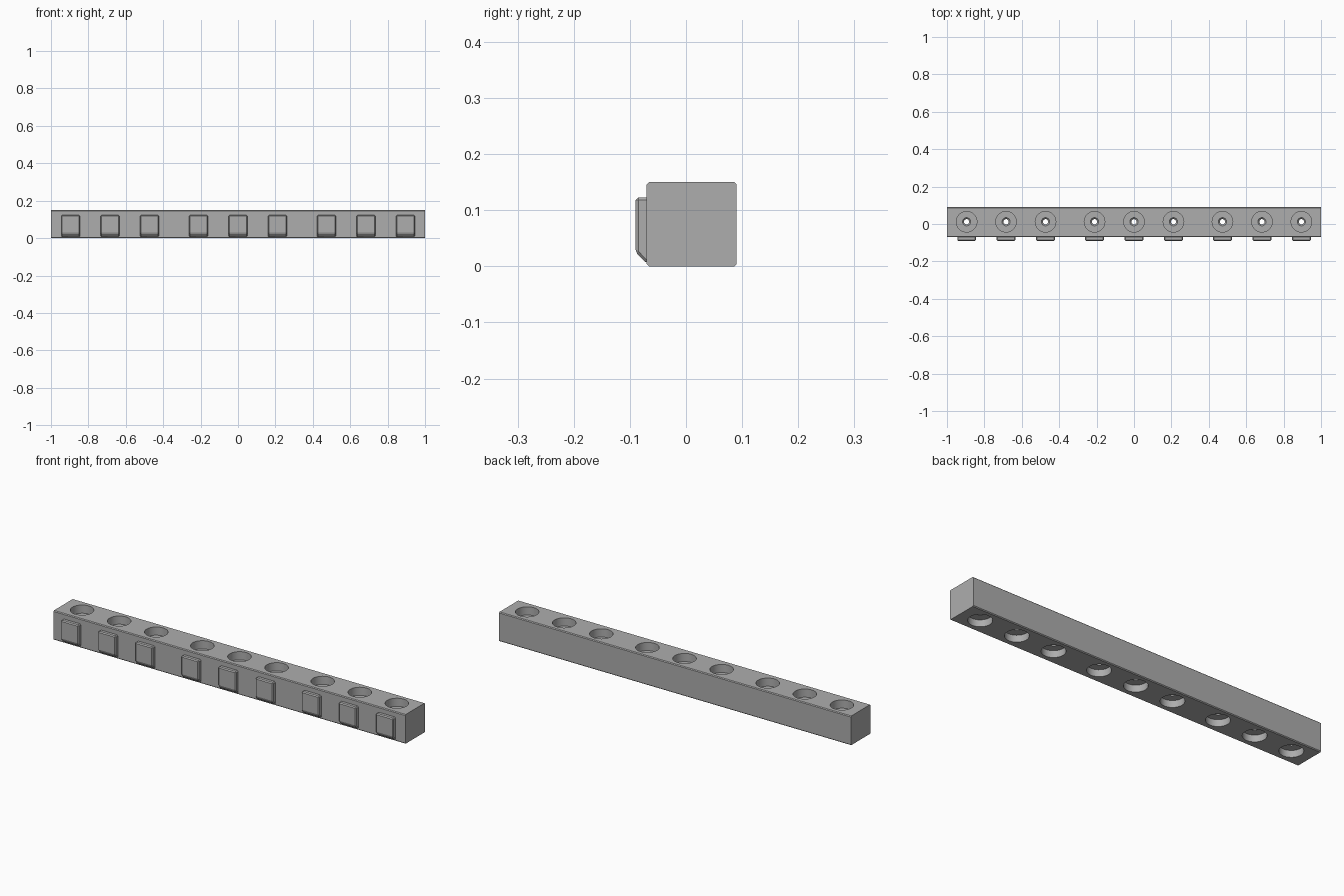
import bpy, bmesh, math

cube = bpy.data.objects.get("Cube")
if cube:
    bpy.data.objects.remove(cube, do_unlink=True)

grey = bpy.data.materials.new("plain_grey")
grey.use_nodes = True
colour = (0.42, 0.42, 0.42, 1)
grey.diffuse_color = colour
grey.node_tree.nodes["Principled BSDF"].inputs["Base Color"].default_value = colour

# Three groups of three stations along the bar
STATIONS = [group + step for group in (-0.684, 0, 0.684) for step in (-0.211, 0, 0.211)]
HEIGHT, FRONT, BACK, HOLE_Y = 0.15, -0.07, 0.09, 0.012


def finish(bm, name):
    bmesh.ops.recalc_face_normals(bm, faces=bm.faces)
    mesh = bpy.data.meshes.new(name)
    bm.to_mesh(mesh)
    bm.free()
    mesh.materials.append(grey)
    obj = bpy.data.objects.new(name, mesh)
    bpy.context.collection.objects.link(obj)
    return obj


def extrude_profile(points, x0, x1):
    """Solid made by sweeping a (y, z) outline along x."""
    bm = bmesh.new()
    face = bm.faces.new([bm.verts.new((x0, y, z)) for y, z in points])
    out = bmesh.ops.extrude_face_region(bm, geom=[face])
    verts = [v for v in out["geom"] if isinstance(v, bmesh.types.BMVert)]
    bmesh.ops.translate(bm, verts=verts, vec=(x1 - x0, 0, 0))
    return bm


def add_lathe(bm, profile, cx, cy, sides=40):
    """Closed solid turned about a vertical axis."""
    rings = []
    for r, z in profile:
        rings.append([bm.verts.new((cx + r * math.cos(math.tau * i / sides),
                                    cy + r * math.sin(math.tau * i / sides), z))
                      for i in range(sides)])
    for low, high in zip(rings, rings[1:]):
        for i in range(sides):
            j = (i + 1) % sides
            bm.faces.new((low[i], low[j], high[j], high[i]))
    bm.faces.new(rings[0][::-1])
    bm.faces.new(rings[-1])


# Bar with chamfered long edges
bm = extrude_profile([(FRONT, 0), (BACK, 0), (BACK, HEIGHT), (FRONT, HEIGHT)], -1, 1)
long_edges = [e for e in bm.edges if abs(e.verts[0].co.x - e.verts[1].co.x) > 1]
bmesh.ops.bevel(bm, geom=long_edges, offset=0.004, segments=1, affect='EDGES')
bar = finish(bm, "bar")

# Round pockets above and below, joined by a narrow countersunk hole
hole = [(0.055, -0.02), (0.055, 0.035), (0.014, 0.035), (0.014, 0.1),
        (0.022, 0.108), (0.055, 0.108), (0.055, HEIGHT + 0.02)]
bm = bmesh.new()
for x in STATIONS:
    add_lathe(bm, hole, x, HOLE_Y)
cutter = finish(bm, "hole_cutter")
cutter.hide_render = True

cut = bar.modifiers.new("holes", 'BOOLEAN')
cut.operation = 'DIFFERENCE'
cut.solver = 'EXACT'
cut.object = cutter
bpy.context.view_layer.objects.active = bar
bar.select_set(True)
bpy.ops.object.modifier_apply(modifier=cut.name)
bpy.data.objects.remove(cutter, do_unlink=True)
bpy.ops.object.shade_smooth_by_angle(angle=math.radians(30))

# Raised front tabs with a sloping underside
tab = [(FRONT + 0.006, 0.005), (FRONT, 0.005), (-0.09, 0.025),
       (-0.09, 0.123), (FRONT + 0.006, 0.123)]
for number, x in enumerate(STATIONS, 1):
    bm = extrude_profile(tab, x - 0.05, x + 0.05)
    edges = [e for e in bm.edges if max(v.co.y for v in e.verts) < FRONT + 0.001
             or (abs(e.verts[0].co.x - e.verts[1].co.x) < 0.01
                 and min(v.co.z for v in e.verts) > 0.1)
             or min(v.co.z for v in e.verts) > 0.12 and min(v.co.y for v in e.verts) < -0.08]
    bmesh.ops.bevel(bm, geom=edges, offset=0.005, segments=1, affect='EDGES')
    finish(bm, f"front_tab_{number}")
